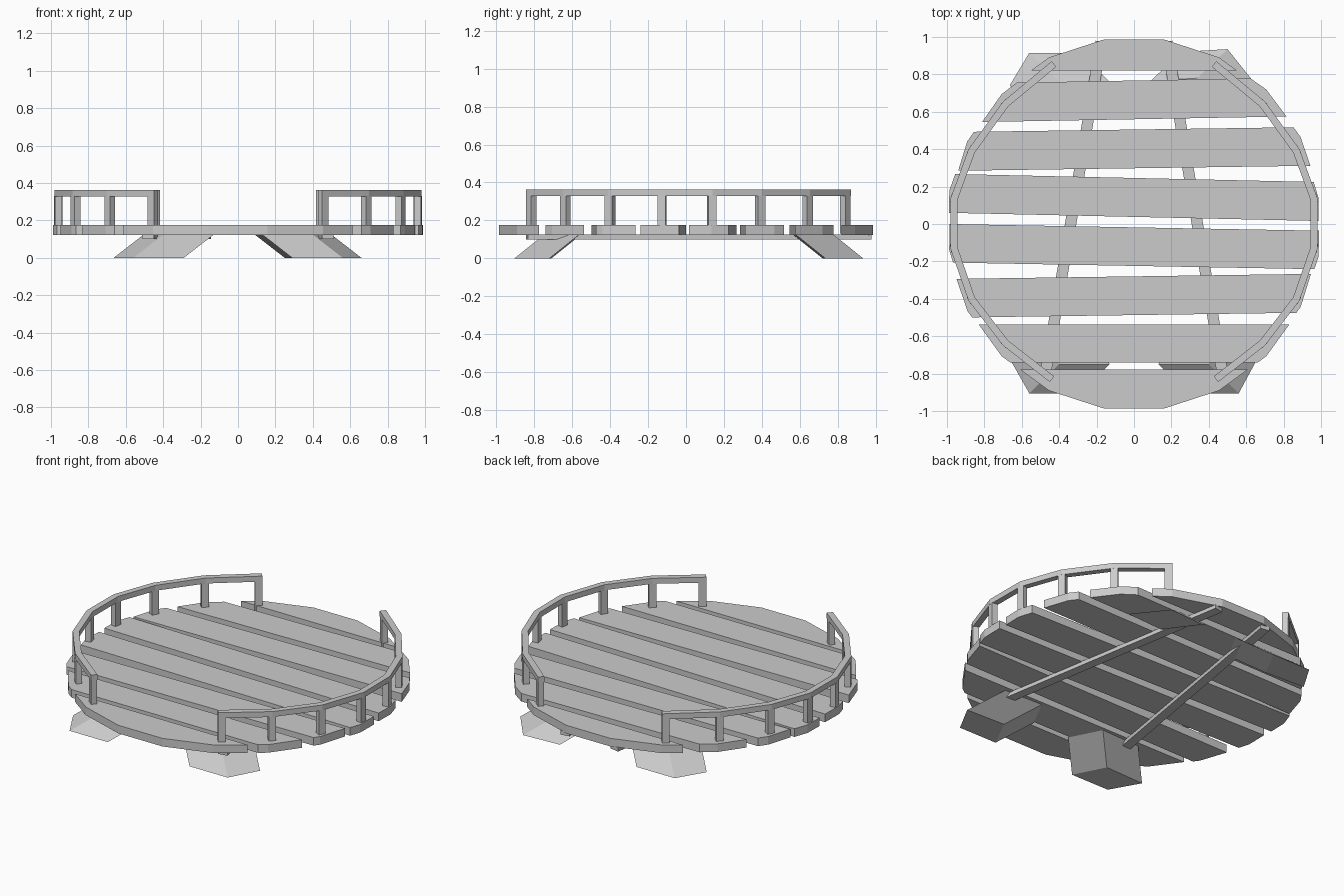
import bpy, bmesh, math
from mathutils import Vector, Matrix

if "Cube" in bpy.data.objects:
    bpy.data.objects.remove(bpy.data.objects["Cube"])


def add_object(name, bm):
    bmesh.ops.recalc_face_normals(bm, faces=bm.faces)
    me = bpy.data.meshes.new(name)
    bm.to_mesh(me)
    bm.free()
    ob = bpy.data.objects.new(name, me)
    bpy.context.collection.objects.link(ob)
    return ob


def prism(bm, pts, z0, z1, shift=(0, 0)):
    """Extrude a flat outline from z0 to z1, sliding the top by shift."""
    lo = [bm.verts.new((x, y, z0)) for x, y in pts]
    hi = [bm.verts.new((x + shift[0], y + shift[1], z1)) for x, y in pts]
    n = len(pts)
    bm.faces.new(lo[::-1])
    bm.faces.new(hi)
    for i in range(n):
        j = (i + 1) % n
        bm.faces.new((lo[i], lo[j], hi[j], hi[i]))


def strip(a, b, w):
    """Rectangle outline of width w from a to b."""
    a, b = Vector(a), Vector(b)
    d = (b - a).normalized()
    n = Vector((-d.y, d.x)) * w / 2
    return [a - n, b - n, b + n, a + n]


# Deck planks: slices of a 20-sided disc, each turned slightly
disc = [(math.cos(math.radians(9 + 18 * i)), math.sin(math.radians(9 + 18 * i)))
        for i in range(20)]
planks = [(-1.1, -0.777, 0), (-0.741, -0.537, 0), (-0.487, -0.28, 0.014),
          (-0.224, -0.018, -0.018), (0.038, 0.246, -0.022),
          (0.298, 0.505, 0.014), (0.56, 0.767, 0.018), (0.82, 1.1, 0)]
for k, (y0, y1, rot) in enumerate(planks):
    bm = bmesh.new()
    prism(bm, disc, 0.123, 0.175)
    for y, n in ((y0, -1), (y1, 1)):
        geom = bm.verts[:] + bm.edges[:] + bm.faces[:]
        cut = bmesh.ops.bisect_plane(bm, geom=geom, plane_co=(0, y, 0),
                                     plane_no=(0, n, 0), clear_outer=True)
        edges = [e for e in cut["geom_cut"] if isinstance(e, bmesh.types.BMEdge)]
        if edges:
            bmesh.ops.edgeloop_fill(bm, edges=edges)
    bmesh.ops.rotate(bm, verts=bm.verts, cent=(0, (y0 + y1) / 2, 0),
                     matrix=Matrix.Rotation(rot, 3, 'Z'))
    add_object(f"deck_plank_{k + 1}", bm)

# Support beams under the deck
for name, s in (("left", -1), ("right", 1)):
    bm = bmesh.new()
    prism(bm, strip((s * 0.48, -0.84), (s * 0.175, 0.975), 0.06), 0.1, 0.126)
    add_object(f"beam_{name}", bm)

# Railings: outer outline points, mitred inwards, with a post at each point
path = [Vector(p) for p in ((0.45, -0.845), (0.70, -0.65), (0.885, -0.41),
                            (0.982, -0.13), (0.98, 0.14), (0.885, 0.40),
                            (0.70, 0.655), (0.44, 0.87))]
W = 0.038
inner, dirs = [], []
for i, p in enumerate(path):
    segs = []
    if i > 0:
        segs.append((p - path[i - 1]).normalized())
    if i < len(path) - 1:
        segs.append((path[i + 1] - p).normalized())
    d = sum(segs, Vector((0, 0))).normalized()
    n = Vector((-d.y, d.x))
    inner.append(p + n * W / d.dot(segs[0]))
    dirs.append(d)

for name, s in (("left", -1), ("right", 1)):
    bm = bmesh.new()
    prism(bm, [(s * p.x, p.y) for p in path + inner[::-1]], 0.328, 0.363)
    add_object(f"handrail_{name}", bm)
    bm = bmesh.new()
    last = len(path) - 1
    for i, (p, q, d) in enumerate(zip(path, inner, dirs)):
        c = (p + q) / 2
        if i == 0:
            c = c + d * 0.022
        if i == last:
            c = c - d * 0.022
        pts = strip(c - d * 0.022, c + d * 0.022, W - 0.002)
        prism(bm, [(s * v.x, v.y) for v in pts], 0.13, 0.33)
    add_object(f"railing_posts_{name}", bm)

# Slanted feet: parallelogram blocks leaning in towards the deck
feet = {
    "front_left": (-1, -1, [(0.29, 0.905), (0.56, 0.905), (0.665, 0.72), (0.39, 0.71)]),
    "front_right": (1, -1, [(0.29, 0.905), (0.56, 0.905), (0.66, 0.72), (0.39, 0.71)]),
    "back_left": (-1, 1, [(0.29, 0.915), (0.56, 0.915), (0.665, 0.74), (0.39, 0.725)]),
    "back_right": (1, 1, [(0.25, 0.92), (0.50, 0.935), (0.66, 0.735), (0.40, 0.72)]),
}
for name, (sx, sy, pts) in feet.items():
    bm = bmesh.new()
    prism(bm, [(sx * x, sy * y) for x, y in pts], 0, 0.124,
          (-sx * 0.16, -sy * 0.155))
    add_object(f"foot_{name}", bm)
